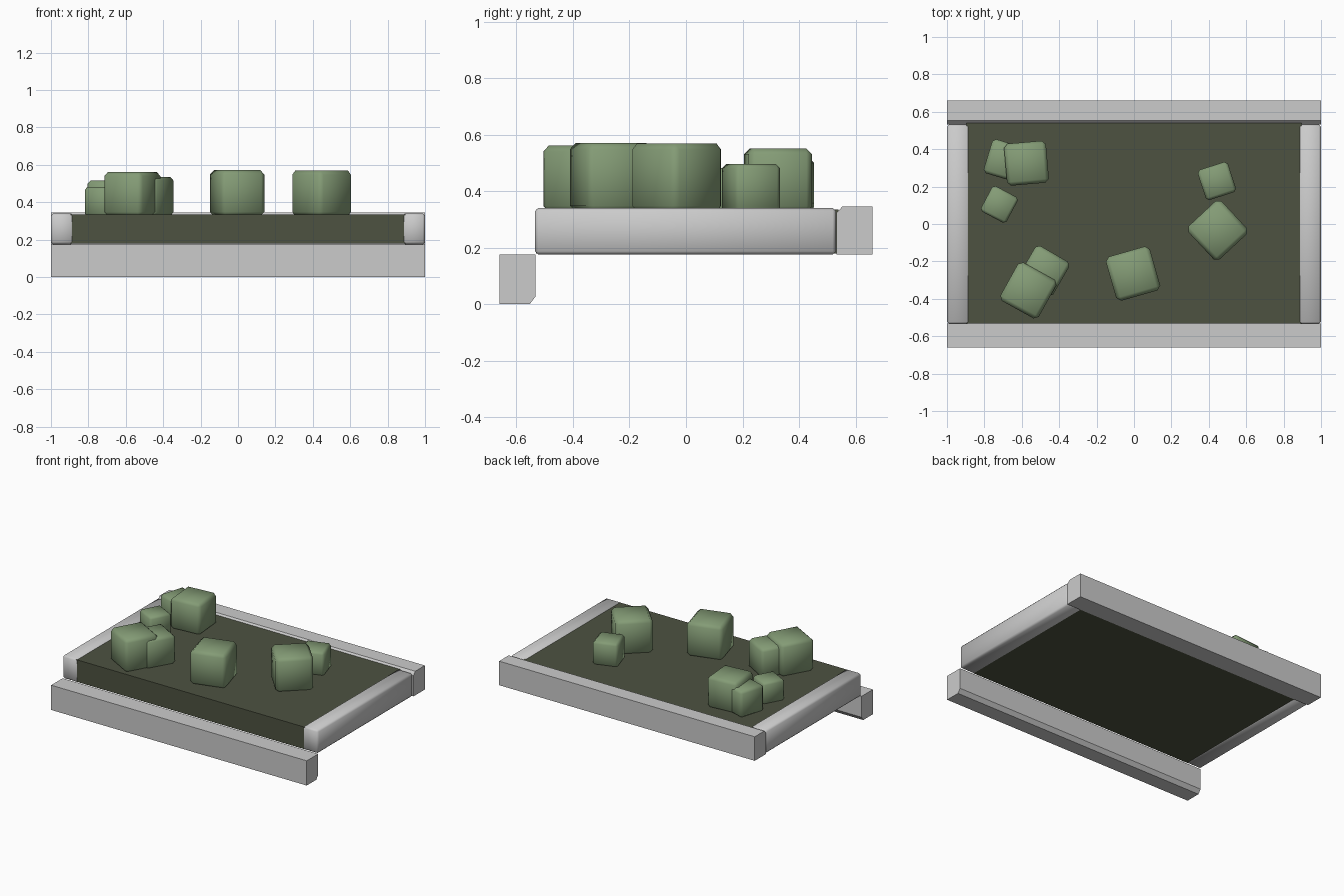
import bpy, bmesh
from math import radians

if "Cube" in bpy.data.objects:
    bpy.data.objects.remove(bpy.data.objects["Cube"])


def material(name, color):
    m = bpy.data.materials.new(name)
    m.diffuse_color = (*color, 1)
    m.use_nodes = True
    m.node_tree.nodes["Principled BSDF"].inputs["Base Color"].default_value = m.diffuse_color
    return m


soil_mat = material("dark_soil", (0.075, 0.085, 0.053))
bush_mat = material("leaf_green", (0.23, 0.33, 0.18))


def finish(bm, name, mat=None):
    bmesh.ops.recalc_face_normals(bm, faces=bm.faces)
    me = bpy.data.meshes.new(name)
    bm.to_mesh(me)
    bm.free()
    ob = bpy.data.objects.new(name, me)
    bpy.context.collection.objects.link(ob)
    if mat:
        me.materials.append(mat)
    return ob


def block(name, center, size, bevel=0, angle=0, mat=None):
    bm = bmesh.new()
    bmesh.ops.create_cube(bm, size=1)
    bmesh.ops.scale(bm, vec=size, verts=bm.verts)
    if bevel:
        bmesh.ops.bevel(bm, geom=bm.edges[:], offset=bevel, segments=1, affect='EDGES')
    ob = finish(bm, name, mat)
    ob.location = center
    ob.rotation_euler.z = radians(angle)
    if bevel:
        for p in ob.data.polygons:
            p.use_smooth = True
    return ob


def rail(name, profile):
    # extrude a (y, z) profile along the full width
    bm = bmesh.new()
    face = bm.faces.new([bm.verts.new((-1, y, z)) for y, z in profile])
    ext = bmesh.ops.extrude_face_region(bm, geom=[face])
    moved = [v for v in ext["geom"] if isinstance(v, bmesh.types.BMVert)]
    bmesh.ops.translate(bm, vec=(2, 0, 0), verts=moved)
    return finish(bm, name)


# Front step and back curb, each with one chamfered edge
rail("front_step", [(-0.66, 0), (-0.553, 0), (-0.532, 0.028), (-0.532, 0.175), (-0.66, 0.175)])
rail("back_curb", [(0.532, 0.175), (0.66, 0.175), (0.66, 0.345), (0.553, 0.345), (0.532, 0.322)])

# Side curbs
for side, sx in (("left", -1), ("right", 1)):
    block(side + "_curb", (sx * 0.94, -0.002, 0.2575), (0.12, 1.066, 0.165), 0.012)

# Soil bed
block("soil_bed", (0, 0.004, 0.257), (1.79, 1.07, 0.156), 0, 0, soil_mat)

# Clipped cube bushes: x, y, side, turn in degrees
bushes = [
    (-0.575, 0.325, 0.225, 5),
    (-0.69, 0.34, 0.19, -17),
    (-0.72, 0.105, 0.155, -28),
    (-0.565, -0.355, 0.235, -29),
    (-0.48, -0.25, 0.21, -30),
    (-0.005, -0.265, 0.245, 16),
    (0.447, -0.033, 0.243, 43),
    (0.443, 0.23, 0.17, 18),
]
for i, (x, y, s, a) in enumerate(bushes, 1):
    block(f"bush_{i}", (x, y, 0.326 + s / 2), (s, s, s), s * 0.09, a, bush_mat)
